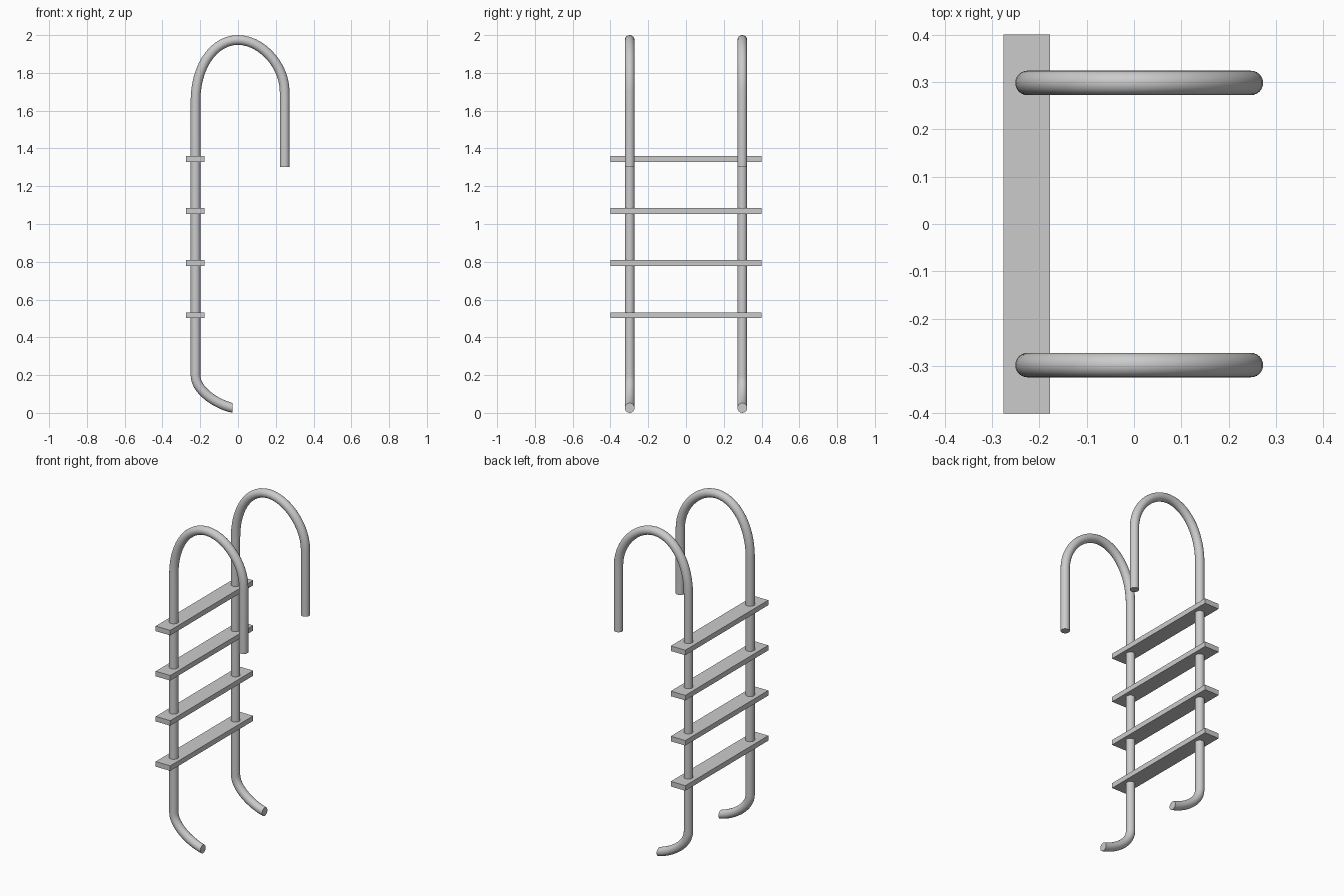
import bpy, bmesh, math
from mathutils import Vector
from mathutils.geometry import interpolate_bezier

if "Cube" in bpy.data.objects:
    bpy.data.objects.remove(bpy.data.objects["Cube"])

RADIUS, SIDES = 0.0258, 24


def bezier(p0, h0, h1, p1, count=14):
    pts = [Vector((x, 0, z)) for x, z in (p0, h0, h1, p1)]
    return interpolate_bezier(*pts, count)


def make_rail(name, y):
    # Centre line: foot bend, long upright, hooped handle, short drop
    path = bezier((-0.028, 0.026), (-0.12, 0.048), (-0.225, 0.12), (-0.225, 0.20))
    path += bezier((-0.225, 1.65), (-0.225, 1.84), (-0.125, 1.974), (0, 1.974))
    path += bezier((0, 1.974), (0.125, 1.974), (0.247, 1.84), (0.247, 1.70))[1:]
    path.append(Vector((0.247, 0, 1.302)))

    bm = bmesh.new()
    rings = []
    side = Vector((0, 1, 0))
    for i, p in enumerate(path):
        before = path[max(i - 1, 0)]
        after = path[min(i + 1, len(path) - 1)]
        tangent = (p - before).normalized() + (after - p).normalized()
        if i == 0:
            tangent = Vector((-1, 0, 0))  # foot is cut off vertically
        normal = side.cross(tangent.normalized())
        ring = []
        for k in range(SIDES):
            a = 2 * math.pi * k / SIDES
            offset = (normal * math.cos(a) + side * math.sin(a)) * RADIUS
            ring.append(bm.verts.new(p + offset))
        rings.append(ring)
    for r0, r1 in zip(rings, rings[1:]):
        for k in range(SIDES):
            n = (k + 1) % SIDES
            bm.faces.new((r0[k], r0[n], r1[n], r1[k]))
    bm.faces.new(rings[0])
    bm.faces.new(rings[-1])
    bmesh.ops.recalc_face_normals(bm, faces=bm.faces)

    mesh = bpy.data.meshes.new(name)
    bm.to_mesh(mesh)
    bm.free()
    rail = bpy.data.objects.new(name, mesh)
    rail.location.y = y
    bpy.context.collection.objects.link(rail)
    bpy.ops.object.select_all(action='DESELECT')
    rail.select_set(True)
    bpy.context.view_layer.objects.active = rail
    bpy.ops.object.shade_smooth_by_angle(angle=math.radians(40))


# Two bent tube rails
make_rail("front_rail", -0.298)
make_rail("back_rail", 0.298)

# Four flat steps
for i in range(4):
    bpy.ops.mesh.primitive_cube_add(size=1, location=(-0.2265, 0, 0.517 + 0.2757 * i))
    step = bpy.context.object
    step.name = f"step_{i + 1}"
    step.scale = (0.098, 0.8, 0.031)
    bpy.ops.object.transform_apply(location=False, rotation=False, scale=True)
